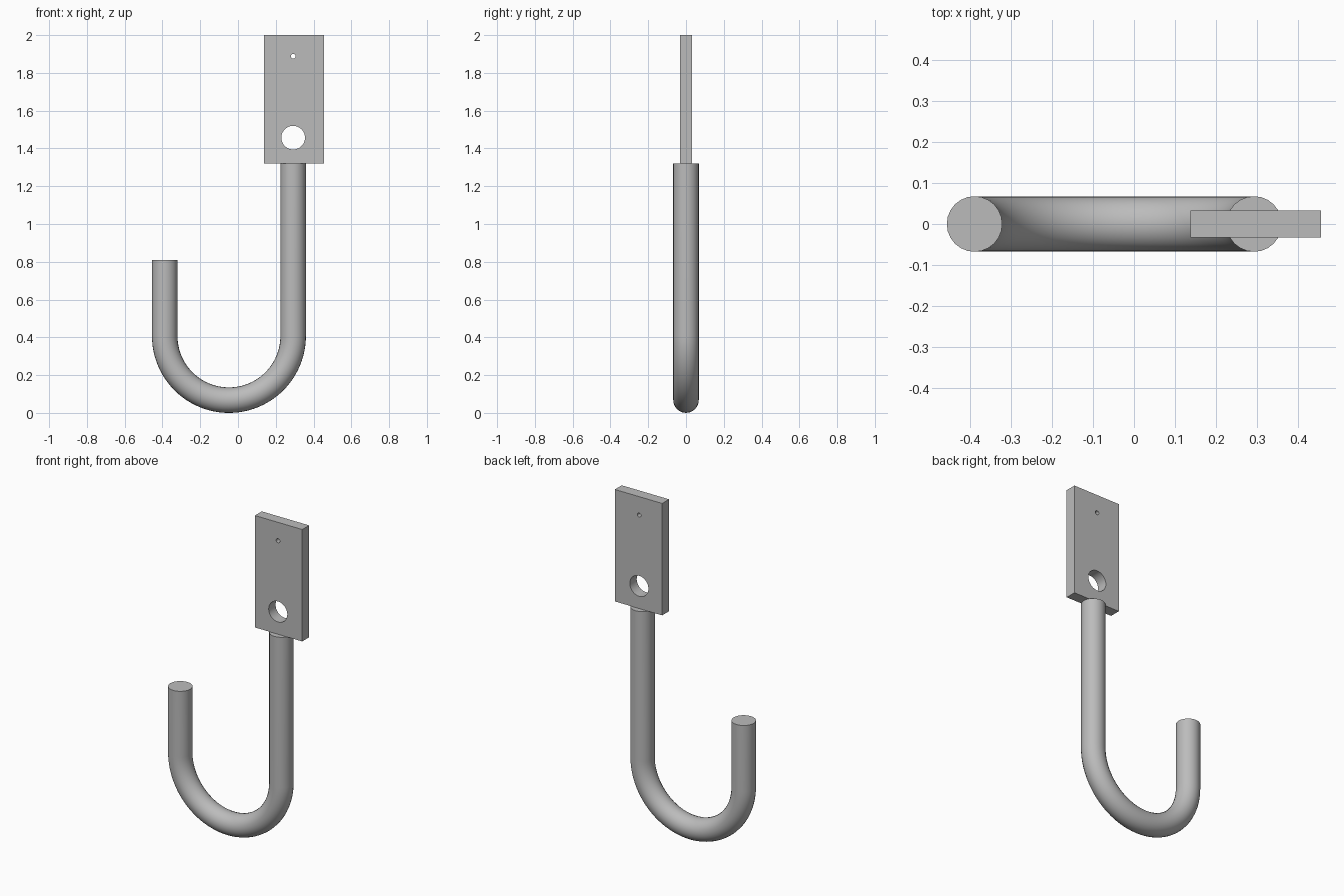
import bpy
import bmesh
from math import sin, cos, pi

cube = bpy.data.objects.get("Cube")
if cube:
    bpy.data.objects.remove(cube, do_unlink=True)

ROD_R = 0.0675          # rod radius
BEND_R = 0.34           # bend radius along the rod centre
BEND_X = -0.048         # centre of the bend
BEND_Z = BEND_R + ROD_R
SHANK_X = BEND_X + BEND_R
TIP_Z, PLATE_Z, TOP_Z = 0.81, 1.32, 2.0
PLATE_X = 0.296         # plate centre
PLATE_HALF_W = 0.159
PLATE_HALF_T = 0.033

steel = bpy.data.materials.new("grey steel")
steel.use_nodes = True
grey = (0.5, 0.5, 0.5, 1)
steel.diffuse_color = grey
steel.node_tree.nodes["Principled BSDF"].inputs["Base Color"].default_value = grey


def add_loop(curve, points, closed):
    spline = curve.splines.new("POLY")
    spline.points.add(len(points) - 1)
    for p, co in zip(spline.points, points):
        p.co = (*co, 1)
    spline.use_cyclic_u = closed


def finish(name, curve, stand_up=False):
    """Turn a curve into a clean, welded mesh object."""
    source = bpy.data.objects.new(name + "_curve", curve)
    bpy.context.collection.objects.link(source)
    bpy.context.view_layer.update()
    deps = bpy.context.evaluated_depsgraph_get()
    mesh = bpy.data.meshes.new_from_object(source.evaluated_get(deps))
    bpy.data.objects.remove(source, do_unlink=True)

    bm = bmesh.new()
    bm.from_mesh(mesh)
    bmesh.ops.remove_doubles(bm, verts=bm.verts, dist=0.0001)
    if stand_up:
        for v in bm.verts:
            v.co = (v.co.x, -v.co.z, v.co.y)
    bmesh.ops.recalc_face_normals(bm, faces=bm.faces)
    bm.to_mesh(mesh)
    bm.free()

    mesh.name = name
    mesh.materials.clear()
    mesh.materials.append(steel)
    obj = bpy.data.objects.new(name, mesh)
    bpy.context.collection.objects.link(obj)
    bpy.ops.object.select_all(action="DESELECT")
    obj.select_set(True)
    bpy.context.view_layer.objects.active = obj
    bpy.ops.object.shade_smooth_by_angle()
    return obj


# Hook rod: short tip, half-circle bend, long shank
path = [(BEND_X - BEND_R, 0, TIP_Z)]
STEPS = 48
for i in range(STEPS + 1):
    a = pi + pi * i / STEPS
    path.append((BEND_X + BEND_R * cos(a), 0, BEND_Z + BEND_R * sin(a)))
path.append((SHANK_X, 0, PLATE_Z))

rod = bpy.data.curves.new("hook_rod", "CURVE")
rod.dimensions = "3D"
rod.bevel_depth = ROD_R
rod.bevel_resolution = 10
rod.use_fill_caps = True
add_loop(rod, path, False)
finish("hook_rod", rod)


# Mounting plate: rectangle with a large and a small through hole
def circle(x, z, r, n):
    return [(x + r * cos(2 * pi * i / n), z + r * sin(2 * pi * i / n), 0)
            for i in range(n)]


x0, x1 = PLATE_X - PLATE_HALF_W, PLATE_X + PLATE_HALF_W
plate = bpy.data.curves.new("mounting_plate", "CURVE")
plate.dimensions = "2D"
plate.fill_mode = "BOTH"
plate.extrude = PLATE_HALF_T
add_loop(plate, [(x0, PLATE_Z, 0), (x1, PLATE_Z, 0),
                 (x1, TOP_Z, 0), (x0, TOP_Z, 0)], True)
add_loop(plate, circle(SHANK_X, 1.457, 0.0625, 48), True)
add_loop(plate, circle(SHANK_X, 1.888, 0.0125, 24), True)
finish("mounting_plate", plate, stand_up=True)
